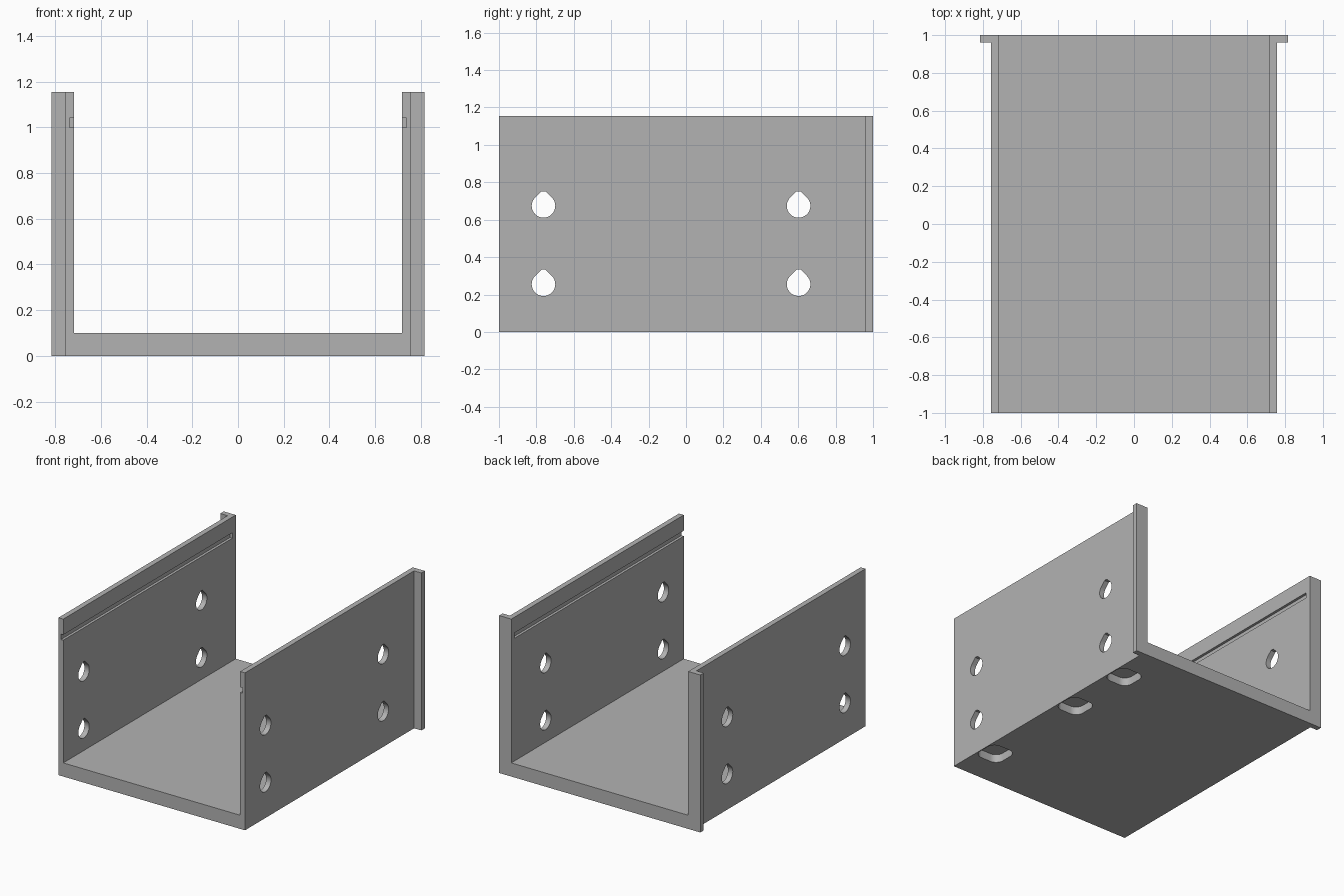
import bpy, bmesh, math
from mathutils import Vector

cube = bpy.data.objects.get("Cube")
if cube:
    bpy.data.objects.remove(cube, do_unlink=True)

GREY = (0.45, 0.45, 0.45, 1)
mat = bpy.data.materials.new("plain grey")
mat.use_nodes = True
mat.diffuse_color = GREY
mat.node_tree.nodes["Principled BSDF"].inputs["Base Color"].default_value = GREY

# Main dimensions
INNER, OUTER, LIP = 0.718, 0.757, 0.816
HEIGHT, FLOOR, LIP_FRONT = 1.155, 0.1, 0.96


def prism(bm, points, direction):
    """Extrude a closed outline along a direction into a solid."""
    face = bm.faces.new([bm.verts.new(p) for p in points])
    moved = bmesh.ops.extrude_face_region(bm, geom=[face])["geom"]
    verts = [g for g in moved if isinstance(g, bmesh.types.BMVert)]
    bmesh.ops.translate(bm, vec=Vector(direction), verts=verts)


def box(bm, low, high):
    (x0, y0, z0), (x1, y1, z1) = low, high
    prism(bm, [(x0, y0, z0), (x1, y0, z0), (x1, y1, z0), (x0, y1, z0)],
          (0, 0, z1 - z0))


def make_object(name, bm):
    bmesh.ops.recalc_face_normals(bm, faces=bm.faces)
    mesh = bpy.data.meshes.new(name)
    bm.to_mesh(mesh)
    bm.free()
    mesh.materials.append(mat)
    obj = bpy.data.objects.new(name, mesh)
    bpy.context.collection.objects.link(obj)
    return obj


# U-shaped channel with a lip on each side at the back:
# one outline for the front run, a wider one for the back strip
def channel_outline(y, half):
    right = [(half, 0), (half, HEIGHT), (INNER, HEIGHT), (INNER, FLOOR)]
    left = [(-x, z) for x, z in reversed(right)]
    return [(x, y, z) for x, z in right + left]


bm = bmesh.new()
prism(bm, channel_outline(-1, OUTER), (0, 2, 0))
channel = make_object("channel", bm)

bm = bmesh.new()
for side in (-1, 1):
    box(bm, (side * (OUTER - 0.02), LIP_FRONT, 0), (side * LIP, 1, HEIGHT))
lips = make_object("back_lips", bm)

# Cutters: teardrop holes, inner grooves and underside pockets
bm = bmesh.new()
RADIUS, TIP = 0.063, 0.078
for y in (-0.762, 0.602):
    for z in (0.255, 0.674):
        arc = [math.radians(135 + 270 * i / 36) for i in range(37)]
        drop = [(-1, y + RADIUS * math.cos(a), z + RADIUS * math.sin(a)) for a in arc]
        flat = RADIUS * math.sqrt(2) - TIP
        drop += [(-1, y + flat, z + TIP), (-1, y - flat, z + TIP)]
        prism(bm, drop, (2, 0, 0))

for side in (-1, 1):
    box(bm, (side * (INNER - 0.05), -1.1, 1.0),
        (side * (INNER + 0.019), LIP_FRONT, 1.04))

HALF, ROUND, DEPTH = 0.1, 0.06, 0.06
for y in (-0.69, 0.155, 0.67):
    outline = []
    for corner in range(4):
        mid = math.radians(45 + 90 * corner)
        cx = 0.65 + math.copysign(HALF - ROUND, math.cos(mid))
        cy = y + math.copysign(HALF - ROUND, math.sin(mid))
        for i in range(9):
            a = mid + math.radians(-45 + 90 * i / 8)
            outline.append((cx + ROUND * math.cos(a), cy + ROUND * math.sin(a), -0.1))
    prism(bm, outline, (0, 0, 0.1 + DEPTH))
cutter = make_object("cutter", bm)
cutter.hide_render = True

# Join the lips, cut the openings and apply
bpy.context.view_layer.objects.active = channel
for helper, operation in ((lips, 'UNION'), (cutter, 'DIFFERENCE')):
    mod = channel.modifiers.new(helper.name, 'BOOLEAN')
    mod.object, mod.operation, mod.solver = helper, operation, 'EXACT'
    bpy.ops.object.modifier_apply(modifier=mod.name)
    bpy.data.objects.remove(helper, do_unlink=True)

bpy.ops.object.select_all(action='DESELECT')
channel.select_set(True)
bpy.ops.object.shade_smooth_by_angle(angle=math.radians(30))
